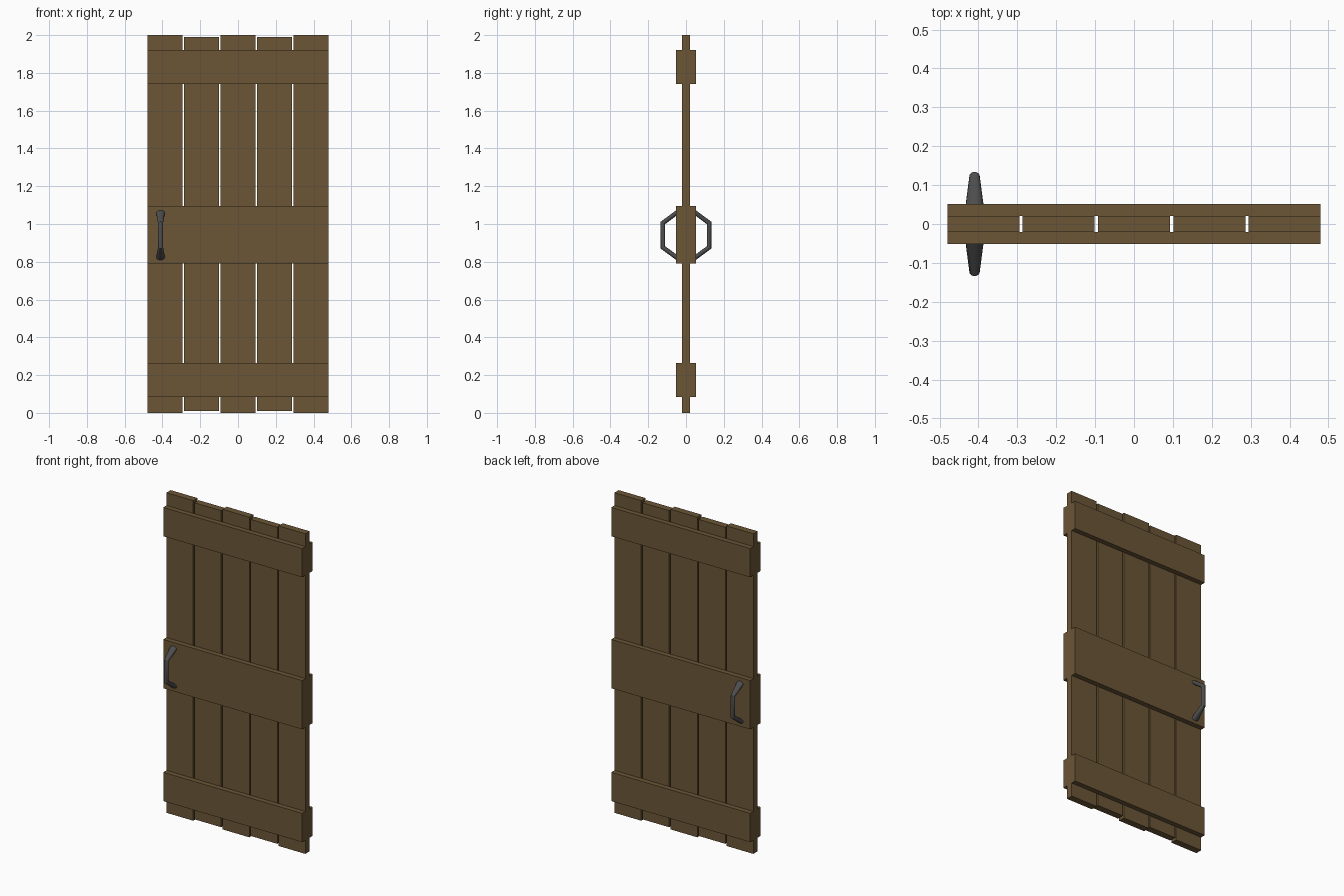
import bpy, bmesh, math
from mathutils import Vector

if "Cube" in bpy.data.objects:
    bpy.data.objects.remove(bpy.data.objects["Cube"])


def material(name, color):
    m = bpy.data.materials.new(name)
    m.diffuse_color = (*color, 1)
    m.use_nodes = True
    m.node_tree.nodes["Principled BSDF"].inputs["Base Color"].default_value = m.diffuse_color
    return m


WOOD = material("wood", (0.147, 0.093, 0.037))
IRON = material("iron", (0.075, 0.075, 0.078))


def add_object(name, bm, mat):
    bmesh.ops.recalc_face_normals(bm, faces=bm.faces)
    me = bpy.data.meshes.new(name)
    bm.to_mesh(me)
    bm.free()
    me.materials.append(mat)
    ob = bpy.data.objects.new(name, me)
    bpy.context.collection.objects.link(ob)
    return ob


def box(name, lo, hi):
    lo, hi = Vector(lo), Vector(hi)
    bm = bmesh.new()
    bmesh.ops.create_cube(bm, size=1)
    bmesh.ops.scale(bm, vec=hi - lo, verts=bm.verts)
    bmesh.ops.translate(bm, vec=(lo + hi) / 2, verts=bm.verts)
    return add_object(name, bm, WOOD)


W, PLANK_Y, RAIL_Y = 0.48, 0.021, 0.052

# Five vertical planks, every second one slightly shorter
width, pitch = 0.185, 0.19375
for i in range(5):
    x = -W + i * pitch
    trim = 0.011 * (i % 2)
    box(f"plank_{i + 1}", (x, -PLANK_Y, trim), (x + width, PLANK_Y, 2 - trim))

# Cross rails on both faces, sandwiching the planks
for name, z0, z1 in (("bottom", 0.085, 0.265), ("middle", 0.79, 1.095), ("top", 1.74, 1.92)):
    box(f"{name}_rail_front", (-W, -RAIL_Y, z0), (W, -PLANK_Y, z1))
    box(f"{name}_rail_back", (-W, PLANK_Y, z0), (W, RAIL_Y, z1))


# Pull handle: bent bar with mitred corners, flaring sideways at its feet
def handle(name, side):
    n, r, cz = 16, 0.012, 0.941
    path = [(0.042, cz + 0.124, 0.024), (0.122, cz + 0.065, 0.0135),
            (0.122, cz - 0.065, 0.0135), (0.042, cz - 0.124, 0.024)]
    pts = [Vector((0, side * y, z)) for y, z, _ in path]
    bm = bmesh.new()
    rings = []
    for i, p in enumerate(pts):
        a = (p - pts[i - 1]).normalized() if i else None
        b = (pts[i + 1] - p).normalized() if i < len(pts) - 1 else None
        t = ((a or b) + (b or a)).normalized()
        out = Vector((1, 0, 0)).cross(t)
        miter = r / t.dot(a or b)
        ring = []
        for k in range(n):
            ang = 2 * math.pi * k / n
            co = p + out * miter * math.sin(ang)
            co.x = -0.41 + path[i][2] * math.cos(ang)
            ring.append(bm.verts.new(co))
        rings.append(ring)
    for r0, r1 in zip(rings, rings[1:]):
        for k in range(n):
            j = (k + 1) % n
            bm.faces.new((r0[k], r0[j], r1[j], r1[k]))
    bm.faces.new(rings[0])
    bm.faces.new(rings[-1])
    ob = add_object(name, bm, IRON)
    bpy.ops.object.select_all(action='DESELECT')
    ob.select_set(True)
    bpy.context.view_layer.objects.active = ob
    bpy.ops.object.shade_smooth_by_angle(angle=math.radians(35))


handle("front_handle", -1)
handle("back_handle", 1)
